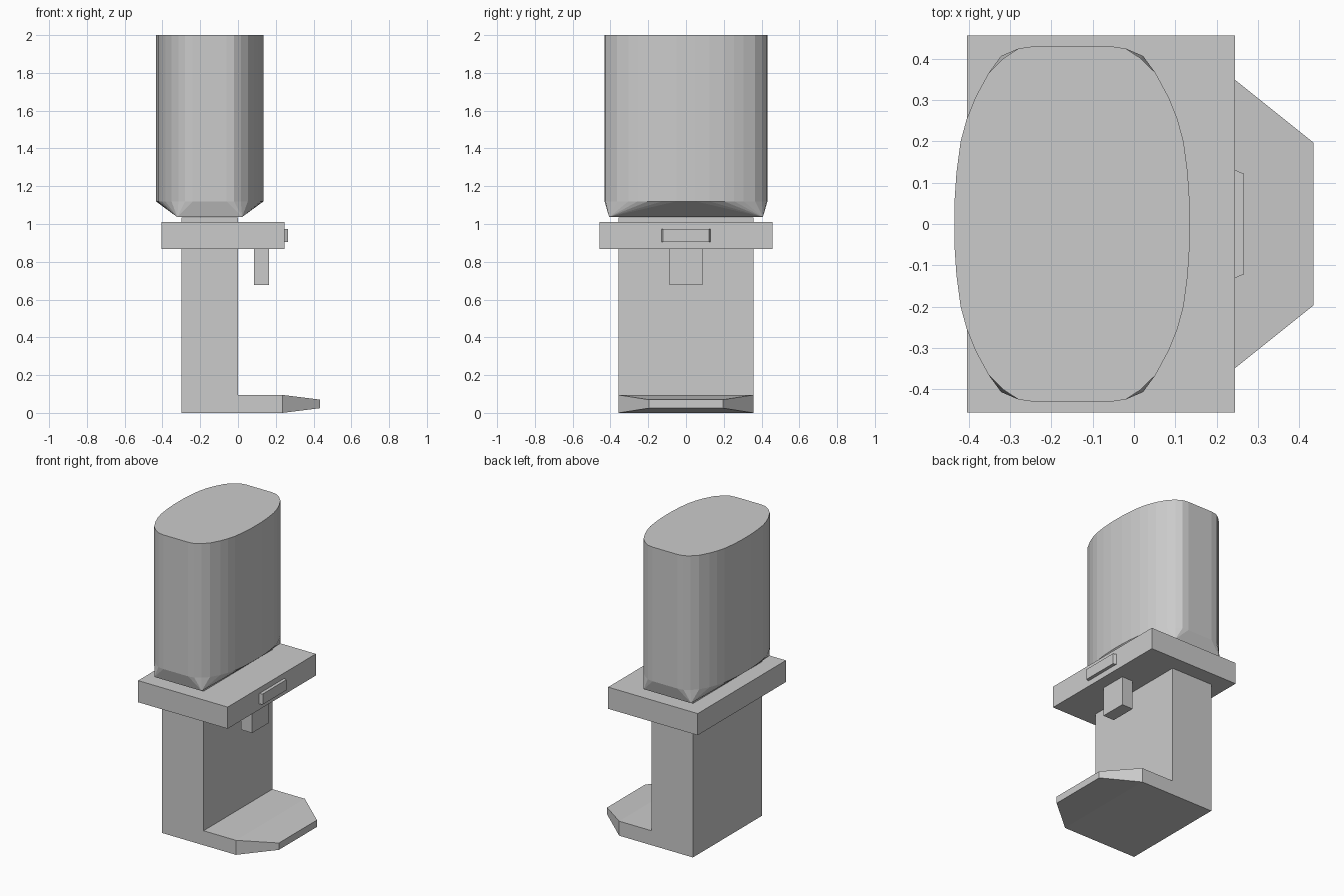
import bpy, bmesh

if "Cube" in bpy.data.objects:
    bpy.data.objects.remove(bpy.data.objects["Cube"])


def finish(name, bm):
    bmesh.ops.recalc_face_normals(bm, faces=bm.faces)
    mesh = bpy.data.meshes.new(name)
    bm.to_mesh(mesh)
    bm.free()
    obj = bpy.data.objects.new(name, mesh)
    bpy.context.collection.objects.link(obj)
    return obj


def bridge(bm, a, b):
    n = len(a)
    for i in range(n):
        j = (i + 1) % n
        bm.faces.new((a[i], a[j], b[j], b[i]))


def block(name, x0, x1, half_y, z0, z1, front_half_y=None):
    """Box along x; the front end may be narrower."""
    bm = bmesh.new()
    ends = []
    for x, h in ((x0, half_y), (x1, front_half_y or half_y)):
        ends.append([bm.verts.new((x, s * h, z)) for s, z in
                     ((-1, z0), (1, z0), (1, z1), (-1, z1))])
    bridge(bm, *ends)
    bm.faces.new(ends[0])
    bm.faces.new(ends[1])
    return finish(name, bm)


# L-shaped stand: column, foot and tapered front lip
bm = bmesh.new()
profile = [(-0.30, 0), (0.235, 0, ), (0.235, 0.095), (0, 0.095), (0, 1.035), (-0.30, 1.035)]
sides = [[bm.verts.new((x, y, z)) for x, z in profile] for y in (-0.357, 0.357)]
for s in sides:
    bm.faces.new(s)
n = len(profile)
for i in range(n):
    if i != 1:
        j = (i + 1) % n
        bm.faces.new((sides[0][i], sides[0][j], sides[1][j], sides[1][i]))
root = [sides[0][1], sides[1][1], sides[1][2], sides[0][2]]
tip = [bm.verts.new((0.435, y, z)) for y, z in
       ((-0.197, 0.025), (0.197, 0.025), (0.197, 0.07), (-0.197, 0.07))]
bridge(bm, root, tip)
bm.faces.new(tip)
finish("stand", bm)

# Head plate, front button panel and spout
block("head_plate", -0.405, 0.245, 0.457, 0.868, 1.01)
block("button_panel", 0.244, 0.266, 0.131, 0.905, 0.974, 0.122)
block("spout", 0.084, 0.164, 0.087, 0.677, 0.87)

# Tank: faceted oval wall whose bottom pinches to a four-cornered base
CX = -0.15
quarter = [(0.285, 0.05), (0.28, 0.125), (0.27, 0.2), (0.255, 0.255), (0.235, 0.305),
           (0.202, 0.366), (0.165, 0.402), (0.13, 0.425), (0.09, 0.431)]
q = len(quarter)
outline = quarter + [(-x, y) for x, y in reversed(quarter)]
outline += [(-x, -y) for x, y in outline]
bm = bmesh.new()
top, rim = [[bm.verts.new((CX + x, y, z)) for x, y in outline] for z in (2.0, 1.12)]
base = [bm.verts.new((CX + sx * 0.172, sy * 0.407, 1.037))
        for sx, sy in ((1, 1), (-1, 1), (-1, -1), (1, -1))]
bm.faces.new(top)
bm.faces.new(base)
bridge(bm, top, rim)
for k in range(4):
    for i in range(k * q, k * q + q - 1):
        bm.faces.new((rim[i], rim[i + 1], base[k]))
    last = k * q + q - 1
    bm.faces.new((rim[last], rim[(last + 1) % len(rim)], base[(k + 1) % 4], base[k]))
finish("tank", bm)
